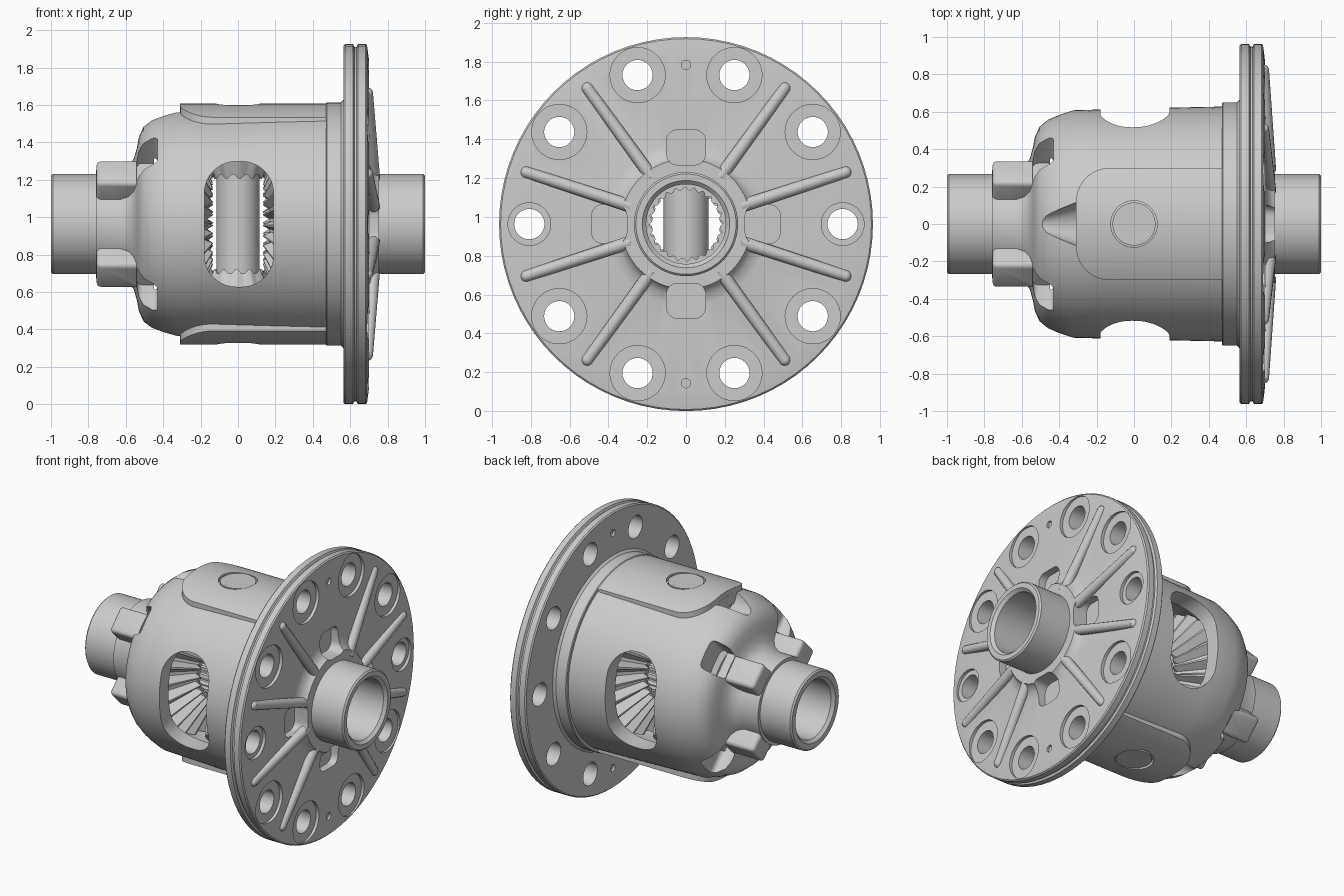
import bpy, bmesh
from math import sin, cos, pi, radians
from mathutils import Vector, Matrix

if "Cube" in bpy.data.objects:
    bpy.data.objects.remove(bpy.data.objects["Cube"])

AXIS_Z = 0.963   # height of the rotation axis; parts are built around the x axis, then lifted


def finish(name, bm, angle=32):
    bmesh.ops.recalc_face_normals(bm, faces=bm.faces)
    me = bpy.data.meshes.new(name)
    bm.to_mesh(me)
    bm.free()
    ob = bpy.data.objects.new(name, me)
    bpy.context.collection.objects.link(ob)
    return ob


def lathe(name, profile, seg=80):
    """Closed (x, radius) profile turned around the x axis."""
    bm = bmesh.new()
    rings = [[bm.verts.new((x, r * cos(2 * pi * i / seg), r * sin(2 * pi * i / seg)))
              for i in range(seg)] for x, r in profile]
    bridge(bm, rings)
    return finish(name, bm)


def bridge(bm, rings):
    n = len(rings[0])
    for a, b in zip(rings, rings[1:] + rings[:1]):
        for i in range(n):
            j = (i + 1) % n
            bm.faces.new((a[i], a[j], b[j], b[i]))


def cyl(bm, a, b, r1, r2=None, seg=32):
    a, b = Vector(a), Vector(b)
    d = b - a
    m = Matrix.Translation((a + b) / 2) @ d.to_track_quat('Z', 'Y').to_matrix().to_4x4()
    bmesh.ops.create_cone(bm, cap_ends=True, segments=seg, radius1=r1,
                          radius2=r1 if r2 is None else r2, depth=d.length, matrix=m)


def prism(bm, pts, vec):
    base = [bm.verts.new(p) for p in pts]
    top = [bm.verts.new(Vector(p) + Vector(vec)) for p in pts]
    bm.faces.new(base)
    bm.faces.new(top)
    for i in range(len(pts)):
        j = (i + 1) % len(pts)
        bm.faces.new((base[i], base[j], top[j], top[i]))


def round_rect(cx, cy, hw, hh, r, n=8):
    pts = []
    for k, (sx, sy) in enumerate([(1, 1), (-1, 1), (-1, -1), (1, -1)]):
        for i in range(n + 1):
            t = (k + i / n) * pi / 2
            pts.append((cx + sx * (hw - r) + r * cos(t), cy + sy * (hh - r) + r * sin(t)))
    return pts


def boolean(ob, bm, op='DIFFERENCE'):
    cutter = finish("cutter", bm)
    cutter.hide_render = True
    mod = ob.modifiers.new("cut", 'BOOLEAN')
    mod.object, mod.operation, mod.solver = cutter, op, 'EXACT'
    bpy.context.view_layer.objects.active = ob
    bpy.ops.object.modifier_apply(modifier=mod.name)
    bpy.data.objects.remove(cutter)


def radial(x, r, deg, t=0):
    """Point at radius r and angle deg around x, shifted t sideways."""
    a = radians(deg)
    return Vector((x, r * cos(a) - t * sin(a), r * sin(a) + t * cos(a)))


# Hollow case with left boss
case = lathe("case", [
    (-1, .258), (-.99, .268), (-.76, .268), (-.76, .29), (-.63, .29), (-.585, .31), (-.557, .35),
    (-.54, .41), (-.53, .465), (-.505, .52), (-.46, .557), (-.40, .583), (-.325, .608),
    (-.15, .613), (.2, .622), (.48, .628), (.48, .51), (-.2, .51), (-.35, .43), (-.45, .41),
    (-.45, .2), (-.98, .2), (-1, .22)])

# Four shoulder lugs on the neck
bm = bmesh.new()
for deg in (45, 135, 225, 315):
    prism(bm, [radial(-.757, .22, deg, -.09), radial(-.757, .40, deg, -.09),
               radial(-.757, .40, deg, .09), radial(-.757, .22, deg, .09)], (.28, 0, 0))
bmesh.ops.recalc_face_normals(bm, faces=bm.faces)
bmesh.ops.bevel(bm, geom=bm.edges[:], offset=.025, segments=3, affect='EDGES', profile=.5)
boolean(case, bm, 'UNION')

# Side windows
bm = bmesh.new()
prism(bm, [(x, -1, z) for x, z in round_rect(.005, 0, .185, .335, .17, 10)], (0, 2, 0))
boolean(case, bm)

# Shoulder pockets at 45 degrees
bm = bmesh.new()
for deg in (45, 135, 225, 315):
    pts = [radial(x, .36, deg, t) for x, t in round_rect(-.485, 0, .055, .1, .03, 4)]
    prism(bm, pts, radial(0, .4, deg))
boolean(case, bm)

# Tapered notches ahead of the pads
bm = bmesh.new()
for s in (1, -1):
    cyl(bm, (-.53, 0, s * .57), (-.31, 0, s * .60), .03, .115)
boolean(case, bm)

# Raised machined pads, top and bottom
for s, name in ((1, "top_pad"), (-1, "bottom_pad")):
    bm = bmesh.new()
    arc = [(-.13 - .18 * sin(t), .12 + .18 * cos(t)) for t in [i * pi / 20 for i in range(11)]]
    outline = [(.48, .3)] + arc + [(x, -y) for x, y in reversed(arc)] + [(.48, -.3)]
    prism(bm, [(x, y, s * .53) for x, y in outline], (0, 0, s * .3))
    pad = finish(name, bm)
    bm = bmesh.new()
    cyl(bm, (-1, 0, 0), (1, 0, 0), .645, seg=120)
    boolean(pad, bm, 'INTERSECT')
    bm = bmesh.new()
    cyl(bm, (0, 0, s * .4), (0, 0, s * .9), .124, seg=40)
    boolean(pad, bm)

# Flange with collar, rim groove, hub and right boss
flange = lathe("flange", [
    (.45, .50), (.47, .50), (.47, .645), (.475, .65), (.55, .65), (.565, .665), (.565, .955),
    (.573, .963), (.615, .963), (.622, .948), (.634, .948), (.641, .963), (.682, .963),
    (.69, .955), (.70, .88), (.703, .42), (.715, .37), (.74, .343), (.755, .335), (.755, .268),
    (.99, .268), (1, .258), (1, .225), (.98, .205), (.47, .205), (.45, .22)])

# Ribs on the flange face
bm = bmesh.new()
for k in range(10):
    deg = 18 + 36 * k
    if deg % 180 == 90:
        continue
    a, b = radial(.726, .30, deg), radial(.692, .865, deg)
    cyl(bm, a, b, .034, .030, seg=16)
    bmesh.ops.create_uvsphere(bm, u_segments=16, v_segments=10, radius=.030,
                              matrix=Matrix.Translation(b))
finish("flange_ribs", bm)

# Bolt spot faces, bolt holes and dowel marks
spots, holes = bmesh.new(), bmesh.new()
for k in range(10):
    deg = 36 * k
    cyl(spots, radial(.68, .807, deg), radial(.9, .807, deg), .11 if deg % 180 == 0 else .142, seg=40)
    cyl(holes, radial(.4, .807, deg), radial(.9, .807, deg), .078)
for deg in (90, 270):
    cyl(spots, radial(.685, .82, deg), radial(.9, .82, deg), .024, seg=20)
    cyl(spots, radial(.5, .82, deg), radial(.58, .82, deg), .024, seg=20)
boolean(flange, spots)
boolean(flange, holes)

# Recesses around the hub
bm = bmesh.new()
for deg in (0, 90, 180, 270):
    prism(bm, [radial(.65, r, deg, t) for r, t in round_rect(.395, 0, .09, .1, .055, 6)], (.3, 0, 0))
boolean(flange, bm)


def bevel_gear(name, teeth, face, back, bore, depth, axis, spline=0):
    """Bevel gear: face runs from inner to outer (height, radius), bored, along axis."""
    (h0, r0), (h1, r1) = face
    n = teeth * 4
    rot = Vector((0, 0, 1)).rotation_difference(Vector(axis)).to_matrix()
    bm = bmesh.new()

    def ring(h, r, drop_h=0, drop_r=0):
        out = []
        for i in range(n):
            low = i % 4 > 1
            t = 2 * pi * (i + (0.25 if i % 4 == 0 else -0.25 if i % 4 == 1 else 0)) / n
            rr, hh = (r - drop_r, h + drop_h) if low else (r, h)
            out.append(bm.verts.new(rot @ Vector((rr * cos(t), rr * sin(t), hh))))
        return out

    bridge(bm, [ring(h0 + .03, bore, 0, spline), ring(h0 + .03, r0 - .012),
                ring(h0, r0, depth * .6), ring(h1, r1, depth, 0),
                ring(h1 + .09, r1 - .04), ring(back, r1 * .7), ring(back, bore, 0, spline)])
    return finish(name, bm)


# Side gears and pinions inside the case
for s, side in ((1, "right"), (-1, "left")):
    bevel_gear(side + "_side_gear", 24, ((.135, .22), (.235, .47)), .42, .19, .07, (s, 0, 0), .015)
for s, side in ((1, "top"), (-1, "bottom")):
    bevel_gear(side + "_pinion", 12, ((.24, .14), (.40, .21)), .53, .11, .04, (0, 0, s))

# Cross pin through the case
bm = bmesh.new()
cyl(bm, (0, 0, -.636), (0, 0, .636), .115, seg=48)
finish("cross_pin", bm)

# Lift everything onto the ground and shade
for ob in bpy.data.objects:
    ob.location.z = AXIS_Z
    ob.select_set(True)
bpy.context.view_layer.objects.active = case
bpy.ops.object.shade_smooth_by_angle(angle=radians(32))
